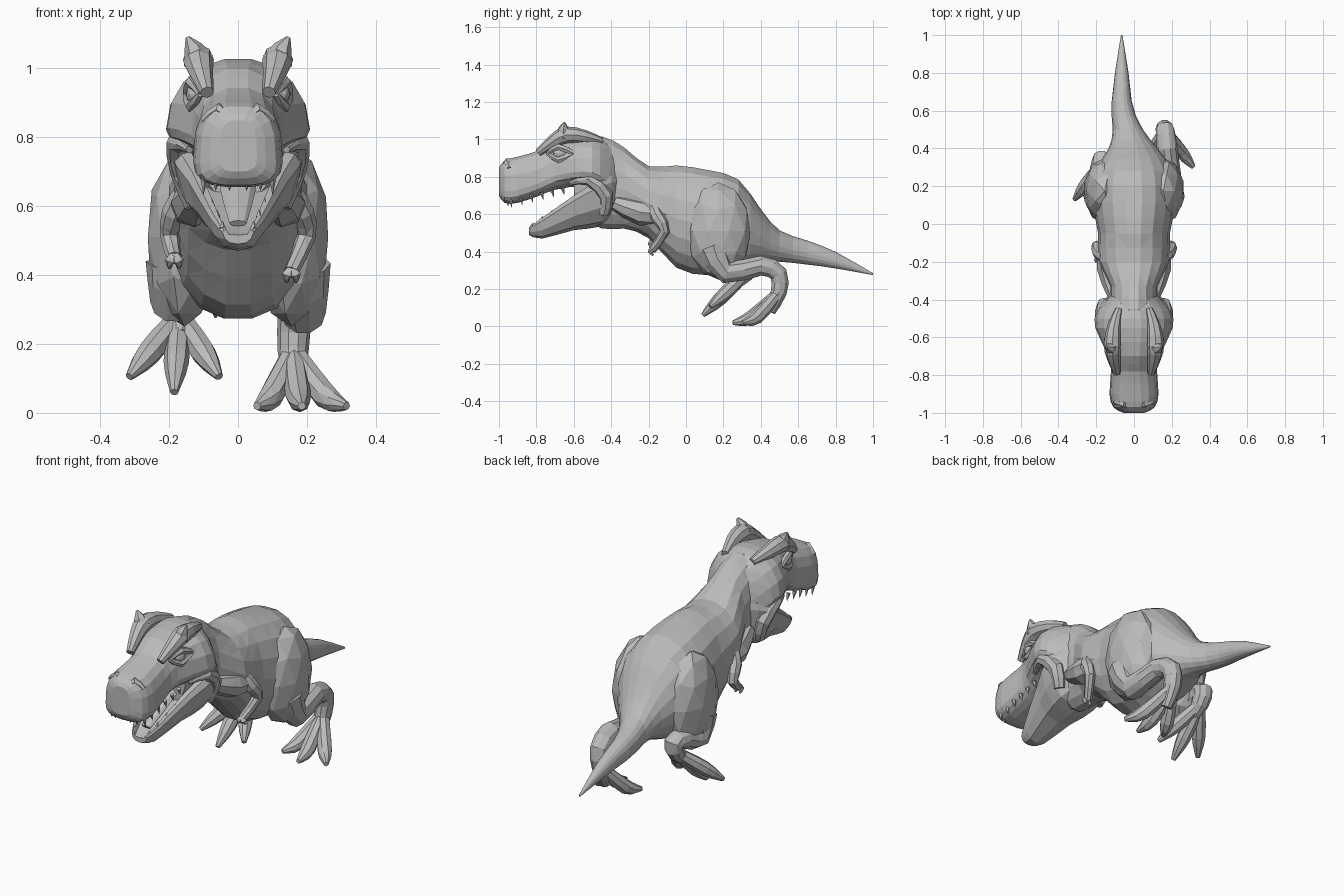
import bpy, bmesh, math
from mathutils import Vector, Matrix

if "Cube" in bpy.data.objects:
    bpy.data.objects.remove(bpy.data.objects["Cube"], do_unlink=True)

grey = (0.5, 0.5, 0.5, 1)
clay = bpy.data.materials.new("clay_grey")
clay.use_nodes = True
clay.diffuse_color = grey
clay.node_tree.nodes["Principled BSDF"].inputs["Base Color"].default_value = grey


def finish(name, bm):
    bmesh.ops.recalc_face_normals(bm, faces=bm.faces)
    bmesh.ops.triangulate(bm, faces=[face for face in bm.faces if len(face.verts) == 4])
    mesh = bpy.data.meshes.new(name)
    bm.to_mesh(mesh)
    bm.free()
    mesh.materials.append(clay)
    bpy.context.collection.objects.link(bpy.data.objects.new(name, mesh))


def skin(name, rings):
    """Bridge equal closed rings and cap both ends."""
    bm = bmesh.new()
    loops = [[bm.verts.new(point) for point in ring] for ring in rings]
    for near, far in zip(loops, loops[1:]):
        for i in range(len(near)):
            bm.faces.new((near[i - 1], near[i], far[i], far[i - 1]))
    bm.faces.new(loops[0])
    bm.faces.new(loops[-1])
    finish(name, bm)


def smooth(keys, steps):
    """Run a Catmull-Rom curve through keys of any length."""
    padded = [keys[0], *keys, keys[-1]]
    result = []
    for quad in zip(padded, padded[1:], padded[2:], padded[3:]):
        for step in range(steps):
            t = step / steps
            result.append([b + t / 2 * (c - a + t * (2 * a - 5 * b + 4 * c - d + t * (3 * (b - c) + d - a)))
                           for a, b, c, d in zip(*quad)])
    return result + [list(keys[-1])]


def signed_power(value, exponent):
    return math.copysign(abs(value) ** exponent, value)


def loft(name, keys, waist, roundness, bend, sides=18, steps=2):
    """Upright rings along y from keys of y, half width, top and bottom."""
    rings = []
    for y, width, top, bottom in smooth(keys, steps):
        middle = bottom + waist * (top - bottom)
        ring = []
        for i in range(sides):
            angle = math.tau * i / sides
            across = signed_power(math.cos(angle), roundness(y))
            rise = signed_power(math.sin(angle), roundness(y))
            reach = top - middle if rise > 0 else middle - bottom
            ring.append((bend(y) + width * across, y, middle + rise * reach))
        rings.append(ring)
    skin(name, rings)


def tube(name, keys, side=1, sides=8, steps=2, flat=1):
    """Limb through keys of x, y, z and radius; side mirrors it, flat thins it."""
    path = smooth(keys, steps)
    points = [Vector((side * x, y, z)) for x, y, z, radius in path]
    rings = []
    for i, point in enumerate(points):
        along = (points[min(i + 1, len(points) - 1)] - points[max(i - 1, 0)]).normalized()
        across = (Vector((1, 0, 0)) - along * along.x).normalized()
        up = along.cross(across) * flat
        radius = max(path[i][-1], 0.001)
        turns = [math.tau * k / sides for k in range(sides)]
        rings.append([point + radius * (across * math.cos(a) + up * math.sin(a)) for a in turns])
    skin(name, rings)


def ball(name, centre, size):
    bm = bmesh.new()
    placing = Matrix.Translation(centre) @ Matrix.Diagonal((*size, 1))
    bmesh.ops.create_icosphere(bm, subdivisions=2, radius=1, matrix=placing)
    finish(name, bm)


def straight(y):
    return 0


def tail_bend(y):
    """The tail swings gently to the right."""
    t = min(max((y - 0.35) / 0.3, 0), 1)
    return -0.065 * t * t * (3 - 2 * t)


# Neck, trunk and tail in one skin
loft("body", [(-.6, .11, 1, .6), (-.45, .13, 1.02, .52), (-.33, .125, .96, .52), (-.2, .185, .86, .47),
              (-.05, .19, .865, .31), (.12, .22, .84, .27), (.28, .205, .79, .3), (.4, .13, .63, .34),
              (.5, .08, .515, .345), (.65, .053, .46, .33), (.8, .036, .4, .31), (1, .004, .285, .275)],
     waist=0.48, roundness=lambda y: 0.95, bend=tail_bend)

# Skull and upper jaw: boxy at the snout, rounder behind
loft("upper_head", [(-1, .055, .85, .7), (-.97, .11, .89, .66), (-.9, .13, .91, .66), (-.78, .122, .945, .7),
                    (-.7, .135, 1, .73), (-.55, .205, 1.03, .75), (-.46, .195, 1.02, .72),
                    (-.37, .12, .97, .64)],
     waist=0.28, roundness=lambda y: 0.65 + 0.7 * (y + 1), bend=straight)

# Lower jaw: a trough, its half profile given as shares of width and height
trough = [(0, 0), (.55, .1), (.85, .4), (1, .85), (.92, 1), (.74, 1), (.6, .7), (0, .65)]
outline = trough + [(-x, z) for x, z in trough[-2:0:-1]]
jaw_keys = [(-.84, .045, .53, .49), (-.77, .08, .58, .47), (-.6, .145, .7, .515),
            (-.45, .195, .79, .535), (-.36, .11, .81, .6)]
skin("lower_jaw", [[(x * width, y, bottom + z * (top - bottom)) for x, z in outline]
                   for y, width, top, bottom in smooth(jaw_keys, 2)])
tube("tongue", [(0, -.78, .55, .025), (0, -.65, .64, .05), (0, -.5, .73, .06)], flat=0.4)


def tooth(name, root, length, radius, side):
    """Cone that leans back; a negative length points down."""
    x, y, z = root
    tube(name, [(x, y, z, radius), (x, y + 0.01, z + length, 0)], side, sides=5, steps=1)


hands = {"left": Vector((.155, -.18, .41)), "right": Vector((.185, -.18, .45))}

for side, tag in ((1, "left"), (-1, "right")):
    # Heavy brow that rises to a blunt horn, with the eye set beneath
    tube(tag + "_brow", [(.09, -.79, .93, .02), (.108, -.71, .99, .036), (.115, -.64, 1.025, .045),
                         (.105, -.54, 1.015, .035), (.08, -.45, .99, .02)], side)
    tube(tag + "_horn", [(.115, -.655, 1.02, .045), (.13, -.655, 1.06, .028), (.147, -.65, 1.09, .006)],
         side, sides=6, steps=1)
    ball(tag + "_eye", (side * 0.125, -0.675, 0.925), (0.026, 0.036, 0.03))
    for lid, height in (("upper", 0.035), ("lower", -0.035)):
        tube(f"{tag}_{lid}_lid", [(.11, -.74, .925, .01), (.135, -.68, .925 + height, .018),
                                  (.145, -.6, .925, .015)], side, sides=6)

    # Nostril rim and the soft cheek around the jaw hinge
    tube(tag + "_nostril_rim", [(.03, -.975, .845, .012), (.055, -.955, .88, .02),
                                (.1, -.945, .845, .012)], side, sides=6)
    tube(tag + "_cheek", [(.14, -.62, .765, .012), (.175, -.52, .785, .032),
                          (.155, -.43, .7, .042), (.125, -.44, .6, .03)], side)

    # Neck muscle running down to the shoulder
    tube(tag + "_neck_muscle", [(.1, -.38, .66, .04), (.125, -.24, .61, .07), (.13, -.1, .6, .06)], side)

    # Teeth follow both jaw edges
    for k in range(6):
        t = k / 5
        tooth(f"{tag}_upper_tooth_{k}", (0.1 + 0.01 * t, -0.94 + 0.28 * t, 0.685 + 0.055 * t),
              0.015 * t - 0.05, 0.012, side)
        tooth(f"{tag}_lower_tooth_{k}", (0.045 + 0.08 * t, -0.825 + 0.25 * t, 0.535 + 0.165 * t),
              0.022, 0.01, side)
    for k in range(2):
        tooth(f"{tag}_front_tooth_{k}", (0.025 + 0.04 * k, -0.96, 0.68), -0.035, 0.012, side)

    # Small arm with two claws
    hand = hands[tag]
    tube(tag + "_arm", [(.15, -.18, .64, .035), (.185, -.15, .58, .037), (.197, -.115, .51, .028),
                        (*hand, .022)], side)
    for spread in (-1, 1):
        knuckle = hand + Vector((0.013 * spread, -0.01, -0.01))
        claw_tip = knuckle + Vector((0, 0.015, -0.02))
        tube(f"{tag}_claw_{spread}", [(*hand, .018), (*knuckle, .015), (*claw_tip, .005)], side, sides=6)

    # Heavy thigh bulging from the hip
    ball(tag + "_thigh", (side * 0.155, 0.175, 0.51), (0.112, 0.175, 0.26))


def leg(tag, side, knee, shin, heel, ankle, foot, toe, lift, sag):
    """Lower leg through the joints, then three toes fanned from the ankle."""
    joints = [(knee, 0.065), (shin, 0.055), (heel, 0.05), (ankle, 0.045), (foot, 0.03)]
    start = [(.17, .15, .42, .1)]
    tube(tag + "_leg", start + [(*joint, radius) for joint, radius in joints], side, sides=10)
    ankle = Vector(ankle)
    for spread in (-1, 0, 1):
        tip = Vector(toe) + abs(spread) * Vector(lift)
        tip.x += 0.13 * spread
        middle = ankle.lerp(tip, 0.6) - Vector((0, 0, sag))
        tube(f"{tag}_toe_{spread}", [(*ankle, .03), (*middle, .037), (*tip, .012)], side, steps=3)


# Planted left leg, and right leg lifted with the foot hanging
leg("left", 1, knee=(.19, .22, .29), shin=(.175, .4, .325), heel=(.165, .495, .28), ankle=(.16, .495, .18),
    foot=(.165, .45, .08), toe=(.185, .25, .02), lift=(0, .05, 0), sag=0.035)
leg("right", -1, knee=(.19, .18, .32), shin=(.18, .28, .35), heel=(.17, .345, .34), ankle=(.17, .32, .28),
    foot=(.17, .25, .22), toe=(.185, .09, .06), lift=(0, .04, .045), sag=0)
